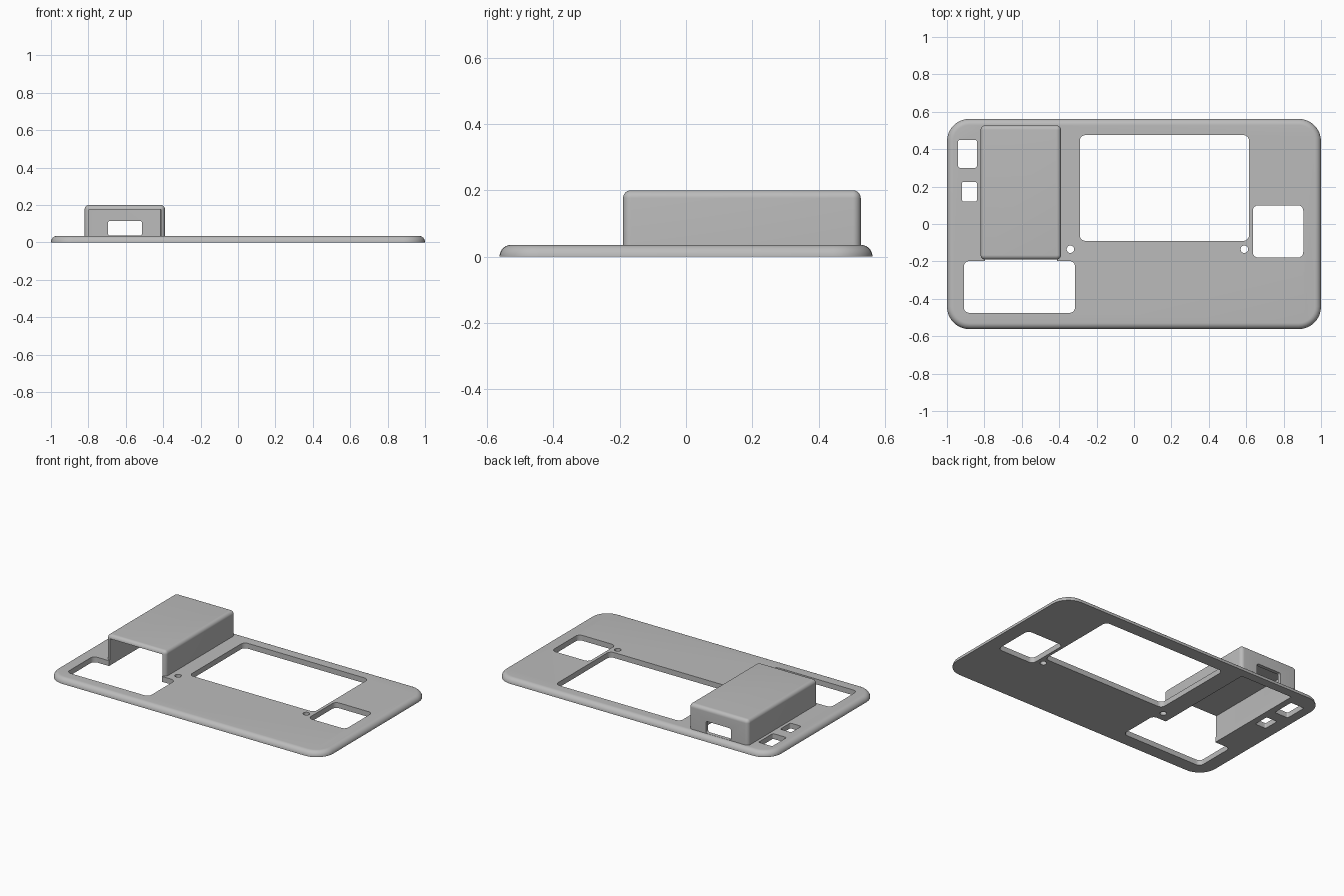
import bpy, bmesh, math
from mathutils import Matrix

if "Cube" in bpy.data.objects:
    bpy.data.objects.remove(bpy.data.objects["Cube"], do_unlink=True)

grey = bpy.data.materials.new("plain grey")
grey.use_nodes = True
colour = (0.5, 0.5, 0.5, 1)
grey.diffuse_color = colour
grey.node_tree.nodes["Principled BSDF"].inputs["Base Color"].default_value = colour


def outline(x0, x1, y0, y1, r, inset, steps=8):
    """Rounded rectangle as a list of points, shrunk by inset."""
    pts = []
    centres = [(x1 - r, y1 - r), (x0 + r, y1 - r), (x0 + r, y0 + r), (x1 - r, y0 + r)]
    for q, (cx, cy) in enumerate(centres):
        for i in range(steps + 1):
            a = math.pi / 2 * (q + i / steps)
            pts.append((cx + (r - inset) * math.cos(a), cy + (r - inset) * math.sin(a)))
    return pts


def slab(name, x0, x1, y0, y1, z0, z1, r, fillet=0.0, matrix=None):
    """Rounded slab, optionally with a rounded upper rim."""
    rings = [(0.0, z0)]
    if fillet:
        for i in range(9):
            a = math.pi / 2 * i / 8
            rings.append((fillet * (1 - math.cos(a)), z1 - fillet * (1 - math.sin(a))))
    else:
        rings.append((0.0, z1))
    bm = bmesh.new()
    loops = [[bm.verts.new((x, y, z)) for x, y in outline(x0, x1, y0, y1, r, inset)]
             for inset, z in rings]
    n = len(loops[0])
    for low, high in zip(loops, loops[1:]):
        for i in range(n):
            j = (i + 1) % n
            bm.faces.new((low[i], low[j], high[j], high[i]))
    bm.faces.new(loops[0][::-1])
    bm.faces.new(loops[-1])
    if matrix:
        bm.transform(matrix)
    bmesh.ops.recalc_face_normals(bm, faces=bm.faces)
    mesh = bpy.data.meshes.new(name)
    bm.to_mesh(mesh)
    bm.free()
    mesh.materials.append(grey)
    obj = bpy.data.objects.new(name, mesh)
    bpy.context.collection.objects.link(obj)
    return obj


def combine(target, tool, operation):
    """Apply a boolean and discard the tool."""
    tool.hide_render = True
    mod = target.modifiers.new(tool.name, "BOOLEAN")
    mod.operation = operation
    mod.solver = "EXACT"
    mod.object = tool
    bpy.context.view_layer.objects.active = target
    bpy.ops.object.modifier_apply(modifier=mod.name)
    bpy.data.objects.remove(tool, do_unlink=True)


# Base plate and raised housing
plate = slab("cover_plate", -1, 1, -0.562, 0.562, 0, 0.035, 0.12, 0.033)
housing = slab("housing", -0.82, -0.39, -0.19, 0.527, 0.01, 0.2, 0.024, 0.0235)
combine(plate, housing, "UNION")

# Hollow of the housing, open at the front and underneath
combine(plate, slab("cavity", -0.797, -0.413, -0.3, 0.503, -0.1, 0.176, 0.002), "DIFFERENCE")

# Windows through the plate: x range, y range, corner radius
windows = {
    "screen_window": (-0.29, 0.615, -0.09, 0.475, 0.03),
    "square_window": (0.635, 0.905, -0.18, 0.10, 0.03),
    "front_window": (-0.91, -0.315, -0.475, -0.198, 0.03),
    "large_slot": (-0.94, -0.84, 0.30, 0.45, 0.01),
    "small_slot": (-0.92, -0.84, 0.12, 0.225, 0.01),
}
for name, (x0, x1, y0, y1, r) in windows.items():
    combine(plate, slab(name, x0, x1, y0, y1, -0.1, 0.1, r), "DIFFERENCE")

# Screw holes
for x in (-0.34, 0.59):
    h = 0.02
    hole = slab("screw_hole", x - h, x + h, -0.135 - h, -0.135 + h, -0.1, 0.1, h * 0.999)
    combine(plate, hole, "DIFFERENCE")

# Opening in the rear wall of the housing
turn = Matrix.Rotation(math.pi / 2, 4, "X")
port = slab("rear_port", -0.695, -0.513, 0.036, 0.115, -0.6, -0.45, 0.012, matrix=turn)
combine(plate, port, "DIFFERENCE")

# Soft rims with crisp edges
bpy.ops.object.select_all(action="DESELECT")
plate.select_set(True)
bpy.context.view_layer.objects.active = plate
bpy.ops.object.shade_smooth_by_angle(angle=math.radians(30))
